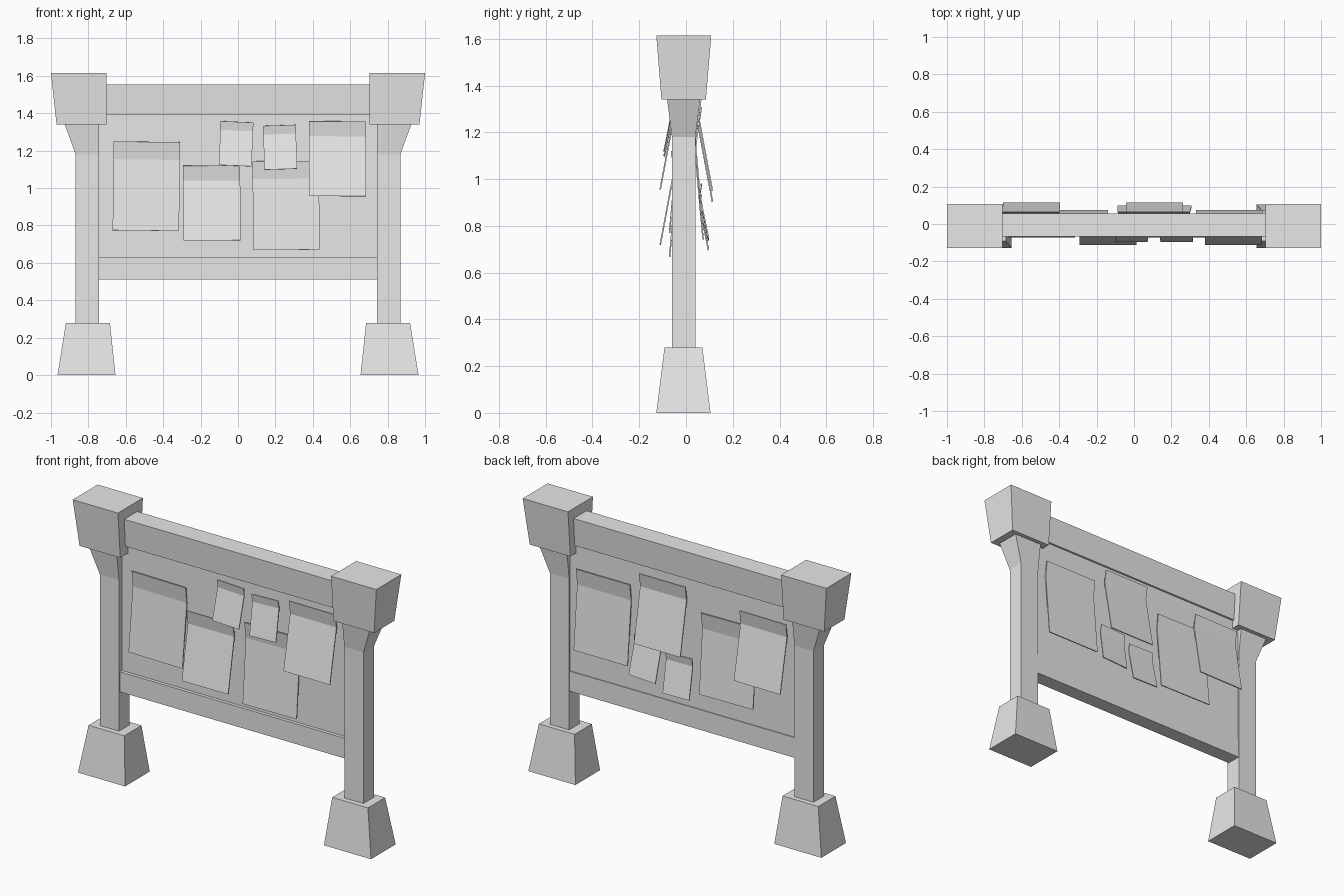
import bpy, bmesh, math
from mathutils import Matrix, Vector

cube = bpy.data.objects.get("Cube")
if cube:
    bpy.data.objects.remove(cube, do_unlink=True)

grey = bpy.data.materials.new("plain grey")
grey.use_nodes = True
grey.diffuse_color = (0.8, 0.8, 0.8, 1)
grey.node_tree.nodes["Principled BSDF"].inputs["Base Color"].default_value = (0.8, 0.8, 0.8, 1)


def finish(name, bm):
    bmesh.ops.recalc_face_normals(bm, faces=bm.faces)
    mesh = bpy.data.meshes.new(name)
    bm.to_mesh(mesh)
    bm.free()
    mesh.materials.append(grey)
    obj = bpy.data.objects.new(name, mesh)
    bpy.context.collection.objects.link(obj)
    return obj


def loft(name, sections, side=1):
    """Stack rectangles given as (z, x0, x1, y0, y1) into a closed solid."""
    bm = bmesh.new()
    rings = []
    for z, x0, x1, y0, y1 in sections:
        corners = ((x0, y0), (x1, y0), (x1, y1), (x0, y1))
        rings.append([bm.verts.new((side * x, y, z)) for x, y in corners])
    for low, high in zip(rings, rings[1:]):
        for i in range(4):
            j = (i + 1) % 4
            bm.faces.new((low[i], low[j], high[j], high[i]))
    bm.faces.new(rings[0])
    bm.faces.new(rings[-1])
    return finish(name, bm)


# Posts with flared heads, tapered feet and tapered caps
for label, side in (("left", 1), ("right", -1)):
    loft(label + "_foot", [(0, 0.655, 0.965, -0.127, 0.105),
                           (0.28, 0.685, 0.92, -0.092, 0.07)], side)
    loft(label + "_post", [(0.27, 0.742, 0.868, -0.06, 0.04),
                           (1.18, 0.742, 0.868, -0.06, 0.04),
                           (1.35, 0.742, 0.93, -0.082, 0.062)], side)
    loft(label + "_cap", [(1.34, 0.702, 0.97, -0.105, 0.085),
                          (1.615, 0.702, 1.0, -0.127, 0.108)], side)

# Board and its rails
loft("board", [(0.6, -0.75, 0.75, -0.03, 0.033), (1.42, -0.75, 0.75, -0.03, 0.033)])
loft("lower_rail", [(0.51, -0.75, 0.75, -0.05, 0.038), (0.63, -0.75, 0.75, -0.05, 0.038)])
loft("upper_rail", [(1.39, -0.72, 0.72, -0.057, 0.045), (1.555, -0.72, 0.72, -0.067, 0.055)])


def notice(name, x, z, size, front, roll):
    """A bent sheet hung by its upper fold, curling away above and below."""
    width, height, curl, fold, drop = size
    face, out = (-0.03, -1) if front else (0.033, 1)
    bm = bmesh.new()
    profile = ((height / 2, curl), (height * 0.3, fold), (-height / 2, drop))
    rows = []
    for dz, lift in profile:
        rows.append([bm.verts.new((s * width / 2, face + out * lift, dz)) for s in (-1, 1)])
    for a, b in zip(rows, rows[1:]):
        bm.faces.new((a[0], a[1], b[1], b[0]))
    bmesh.ops.rotate(bm, verts=bm.verts, matrix=Matrix.Rotation(math.radians(roll), 3, "Y"))
    bmesh.ops.translate(bm, verts=bm.verts, vec=Vector((x, 0, z)))
    sheet = finish(name, bm)
    solid = sheet.modifiers.new("thickness", "SOLIDIFY")
    solid.thickness = 0.006
    solid.offset = 0


# Sheet sizes: width, height, then the lift at top edge, fold and bottom edge
large = (0.355, 0.475, 0.018, 0.006, 0.04)
medium = (0.305, 0.4, 0.032, 0.02, 0.08)
small = (0.175, 0.235, 0.032, 0.025, 0.063)

front_sheets = [(-0.49, 1.01, large, 0.7), (-0.14, 0.92, medium, -0.3),
                (-0.01, 1.237, small, 2.5), (0.225, 1.218, small, -2),
                (0.532, 1.157, medium, 0.3), (0.257, 0.907, large, -0.5)]
back_sheets = [(0.51, 1.02, large, 0), (0.11, 1.15, medium, 0),
               (0.215, 0.86, small, -3), (0.0, 0.815, small, 1),
               (-0.315, 0.98, large, 0.5), (-0.55, 1.105, medium, -0.5)]
for is_front, sheets in ((True, front_sheets), (False, back_sheets)):
    for i, (x, z, size, roll) in enumerate(sheets):
        place = "front" if is_front else "back"
        notice(f"{place}_notice_{i + 1}", x, z, size, is_front, roll)
